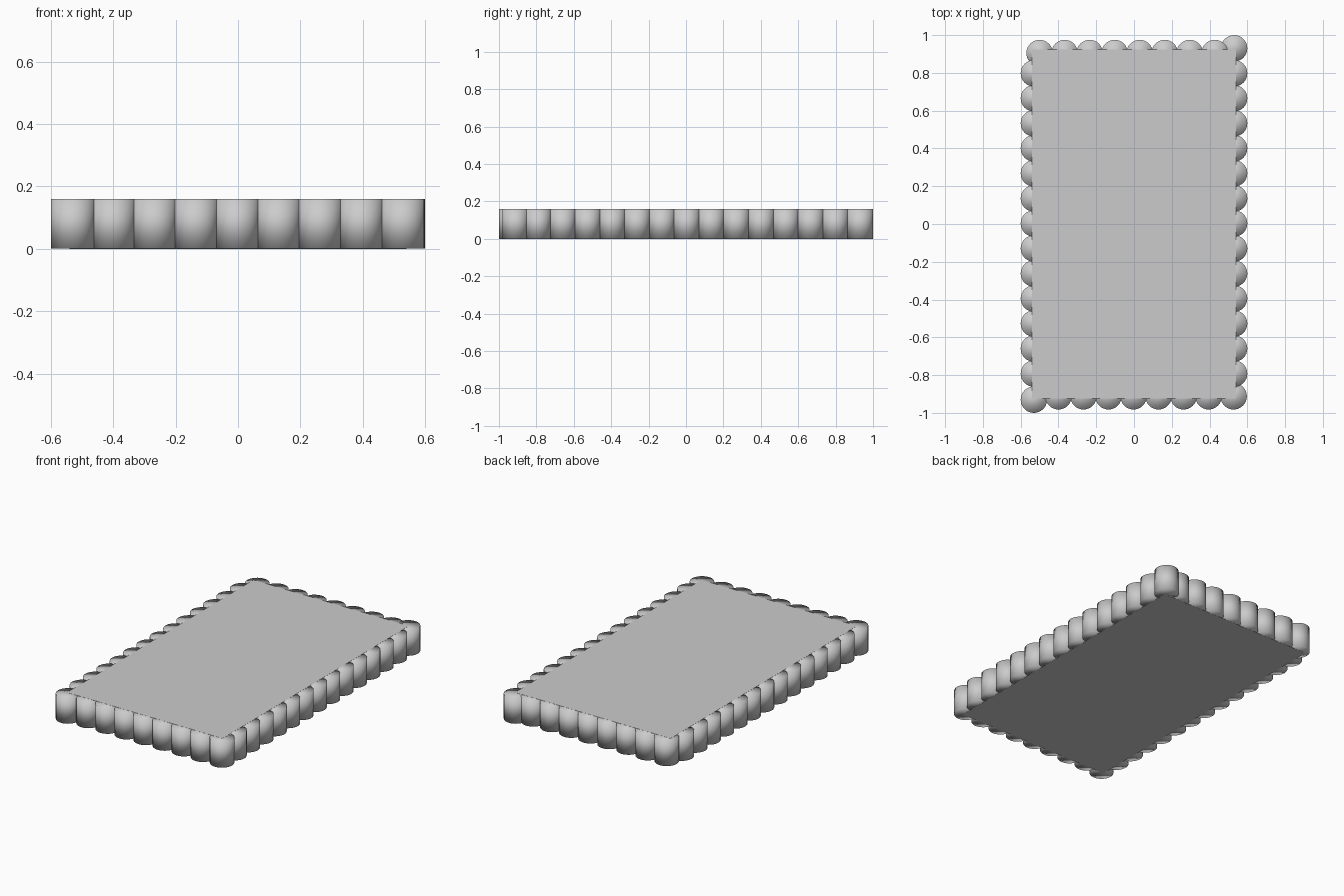
import bpy, bmesh
from mathutils import Matrix

if "Cube" in bpy.data.objects:
    bpy.data.objects.remove(bpy.data.objects["Cube"])

R, H, STEP = 0.07, 0.16, 0.1325

# Scallop centres: two long rows, two short rows, two corner posts
centres = []
for side in (-1, 1):
    centres += [(side * 0.53, 0.798 - STEP * i) for i in range(13)]
centres += [(-0.40 + STEP * i, -0.912) for i in range(8)]   # front row
centres += [(-0.50 + STEP * i, 0.905) for i in range(8)]    # back row
centres += [(-0.53, -0.93), (0.53, 0.93)]                   # corners

# Scalloped border of short upright cylinders, fully smooth
bm = bmesh.new()
for x, y in centres:
    bmesh.ops.create_cone(bm, cap_ends=True, segments=32, radius1=R, radius2=R,
                          depth=H - 0.001, matrix=Matrix.Translation((x, y, H / 2)))
for f in bm.faces:
    f.smooth = True
mesh = bpy.data.meshes.new("scalloped_edge")
bm.to_mesh(mesh)
bm.free()
bpy.context.collection.objects.link(bpy.data.objects.new("scalloped_edge", mesh))

# Flat slab filling the middle
bpy.ops.mesh.primitive_cube_add(size=1, location=(0, 0, H / 2))
slab = bpy.context.object
slab.name = "slab"
slab.scale = (1.08, 1.85, H)
bpy.ops.object.transform_apply(location=False, rotation=False, scale=True)
